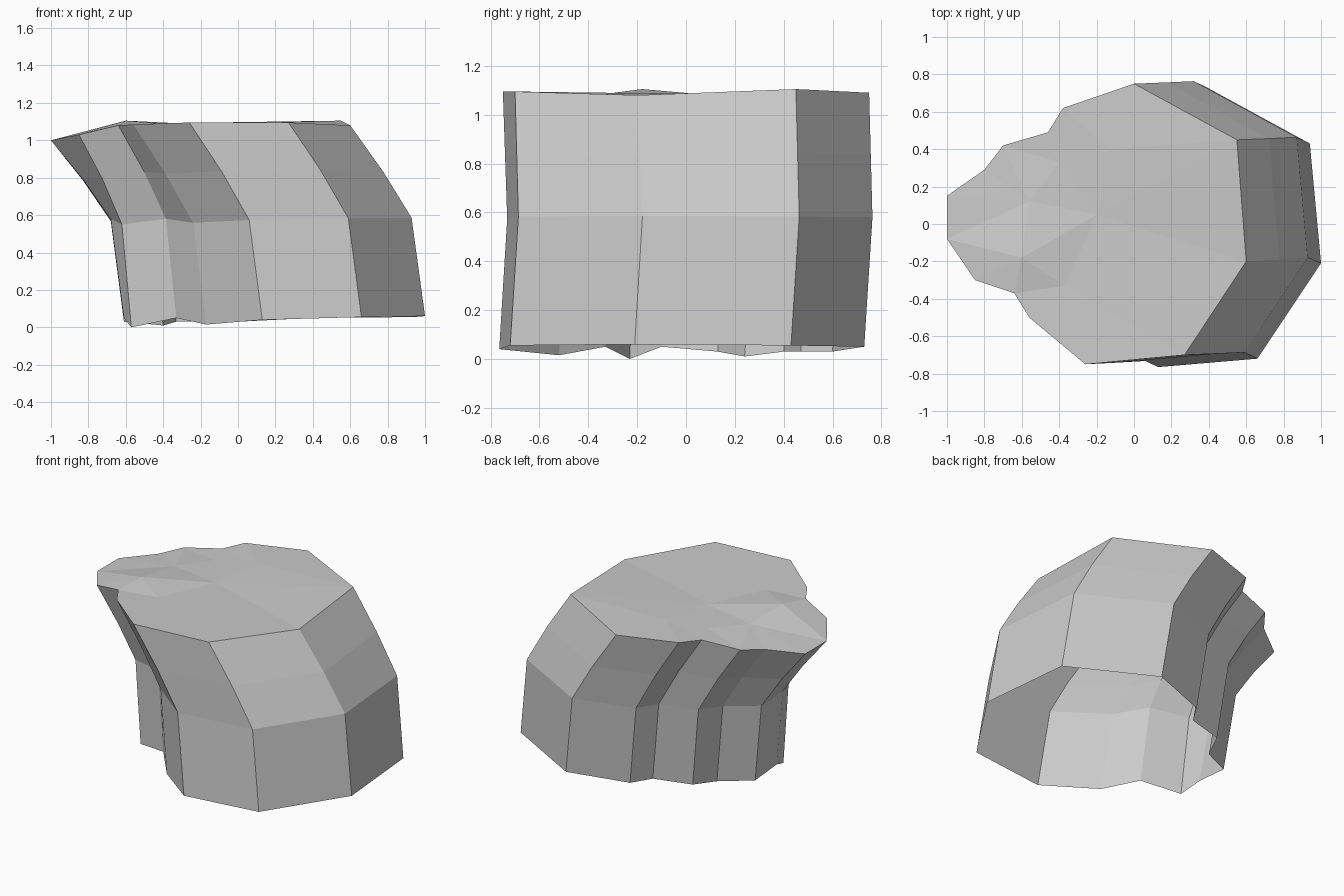
import bpy
import bmesh
from mathutils import Vector
from mathutils.geometry import delaunay_2d_cdt

cube = bpy.data.objects.get("Cube")
if cube:
    bpy.data.objects.remove(cube, do_unlink=True)


def points(*coords):
    return [Vector(c) for c in coords]


def make_material(name, rgb):
    material = bpy.data.materials.new(name)
    material.use_nodes = True
    colour = (*rgb, 1)
    material.diffuse_color = colour
    material.node_tree.nodes["Principled BSDF"].inputs["Base Color"].default_value = colour
    return material


# Outline of the leaning top, starting at the beak and running along the front
lip = points(
    (-1, .15, 1), (-1, -.08, 1), (-.85, -.3, 1.03), (-.64, -.37, 1.08),
    (-.56, -.5, 1.085), (-.26, -.75, 1.095), (.27, -.7, 1.095), (.6, -.2, 1.08),
    (.55, .45, 1.105), (0, .75, 1.09), (-.38, .62, 1.09), (-.46, .49, 1.08),
    (-.7, .42, 1.05), (-.8, .29, 1.03))

# Matching outline of the open, uneven foot
foot = points(
    (-.61, .13, .03), (-.61, -.1, .05), (-.57, -.23, 0), (-.33, -.33, .05),
    (-.17, -.52, .015), (.13, -.765, .04), (.66, -.72, .055), (1, -.21, .06),
    (.94, .43, .055), (.39, .73, .05), (0, .6, .03), (-.08, .47, .03),
    (-.33, .4, .03), (-.4, .24, .01))

# Gentle bumps inside the top surface
bumps = points(
    (-.56, .12, 1.075), (-.6, -.18, 1.105), (-.37, -.33, 1.085),
    (-.4, .33, 1.08), (-.13, .4, 1.095), (-.2, .05, 1.085))

# The wall bends at the waist and bulges slightly at the shoulder
waist = []
for top, base in zip(lip, foot):
    ring_point = top.lerp(base, .82)
    ring_point.y += .03
    ring_point.z = .55 + .6 * base.z
    waist.append(ring_point)
shoulder = [(a + b) / 2 + Vector((.012, 0, 0)) for a, b in zip(lip, waist)]

bm = bmesh.new()
rings = [[bm.verts.new(p) for p in ring] for ring in (foot, waist, shoulder, lip)]
for lower, upper in zip(rings, rings[1:]):
    for i in range(len(lower)):
        j = (i + 1) % len(lower)
        bm.faces.new((lower[i], lower[j], upper[j], upper[i]))

# Fill the top through the bumps, leaving the foot open
cap_verts = rings[-1] + [bm.verts.new(p) for p in bumps]
flat = [v.co.to_2d() for v in cap_verts]
filled = delaunay_2d_cdt(flat, [], [list(range(len(lip)))], 1, .0001)
for triangle in filled[2]:
    corners = [cap_verts[filled[3][k][0]] for k in triangle]
    bm.faces.new(corners)
bmesh.ops.recalc_face_normals(bm, faces=bm.faces)

mesh = bpy.data.meshes.new("bent_stump")
bm.to_mesh(mesh)
bm.free()
mesh.materials.append(make_material("pale_grey", (.6, .6, .6)))
stump = bpy.data.objects.new("bent_stump", mesh)
bpy.context.collection.objects.link(stump)
